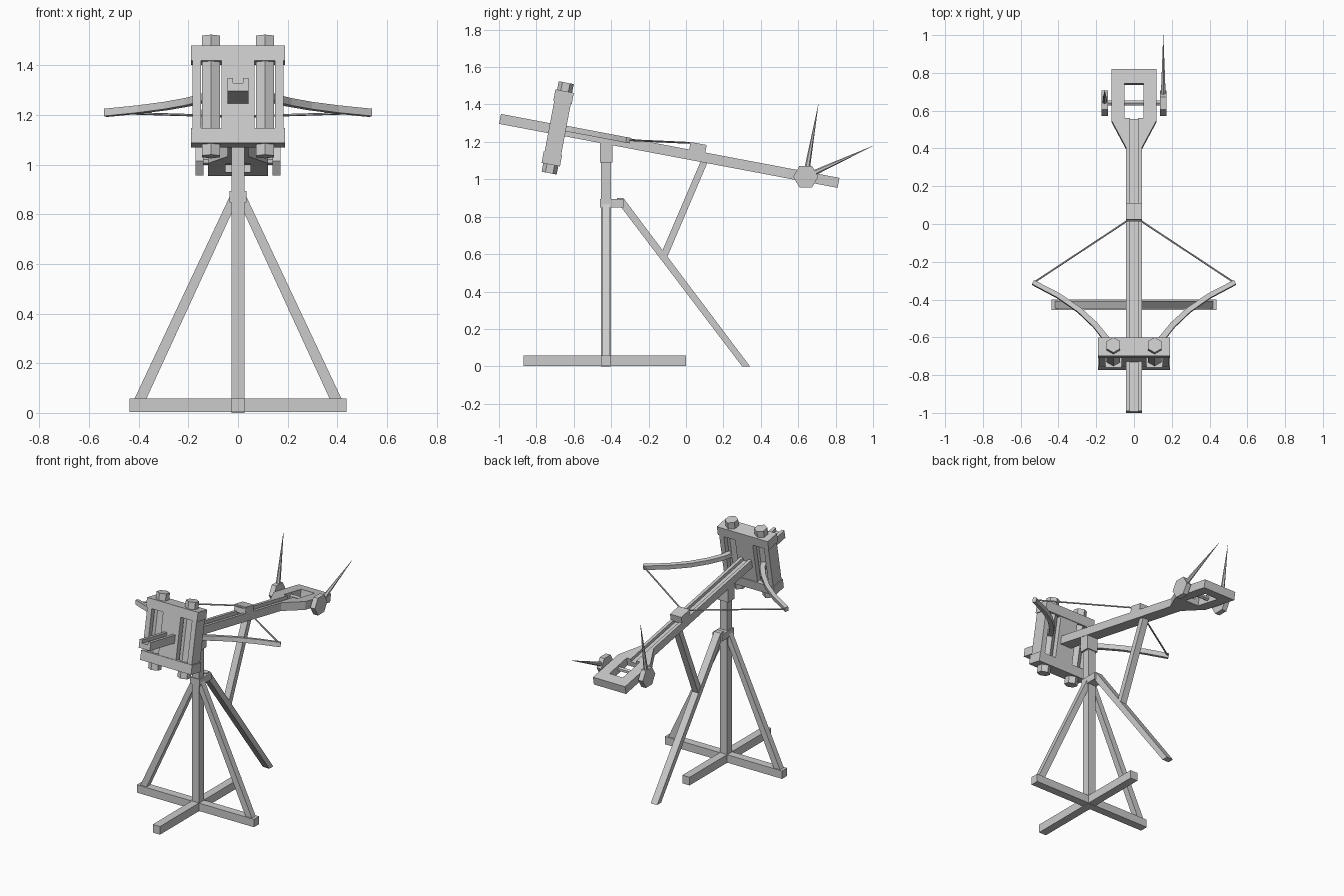
import bpy, bmesh
from math import radians, cos, sin, pi
from mathutils import Matrix, Vector

if "Cube" in bpy.data.objects:
    bpy.data.objects.remove(bpy.data.objects["Cube"])

# tilted frame of the stock: local x = across, y = along stock, z = normal to it
TILT = Matrix.Translation((0, 0, 1.135)) @ Matrix.Rotation(radians(-10.7), 4, 'X')
FLAT = Matrix.Identity(4)
AXIS = {'X': Matrix(((0, 0, 1, 0), (1, 0, 0, 0), (0, 1, 0, 0), (0, 0, 0, 1))),   # pts = (y, z)
        'Y': Matrix(((1, 0, 0, 0), (0, 0, 1, 0), (0, 1, 0, 0), (0, 0, 0, 1))),   # pts = (x, z)
        'Z': Matrix.Identity(4)}                                                 # pts = (x, y)


def prism(name, pts, lo, hi, axis='Z', m=FLAT, mirror=False):
    """Extrude a 2D outline from lo to hi along an axis."""
    bm = bmesh.new()
    f = bm.faces.new([bm.verts.new((a, b, lo)) for a, b in pts])
    ext = bmesh.ops.extrude_face_region(bm, geom=[f])
    bmesh.ops.translate(bm, vec=(0, 0, hi - lo),
                        verts=[v for v in ext['geom'] if isinstance(v, bmesh.types.BMVert)])
    bm.transform(AXIS[axis])
    return finish(name, bm, m, mirror)


def finish(name, bm, m=FLAT, mirror=False):
    bmesh.ops.recalc_face_normals(bm, faces=bm.faces)
    me = bpy.data.meshes.new(name)
    bm.to_mesh(me)
    bm.free()
    ob = bpy.data.objects.new(name, me)
    bpy.context.collection.objects.link(ob)
    ob.matrix_world = m
    if mirror:
        mod = ob.modifiers.new('mirror', 'MIRROR')
        mod.use_clip = True
    return ob


def box(name, x, y, z, m=FLAT, mirror=False):
    return prism(name, [(x[0], y[0]), (x[1], y[0]), (x[1], y[1]), (x[0], y[1])],
                 z[0], z[1], 'Z', m, mirror)


def bar(name, a, b, r1, r2, sides, m=FLAT, mirror=False):
    """Round bar or cone between two points."""
    a, b = Vector(a), Vector(b)
    bm = bmesh.new()
    bmesh.ops.create_cone(bm, cap_ends=True, segments=sides, radius1=r1, radius2=r2,
                          depth=(b - a).length)
    rot = (b - a).to_track_quat('Z', 'Y').to_matrix().to_4x4()
    bm.transform(Matrix.Translation((a + b) / 2) @ rot)
    return finish(name, bm, m, mirror)


def hexagon(cx, cy, r, start=0.0):
    return [(cx + r * cos(start + i * pi / 3), cy + r * sin(start + i * pi / 3)) for i in range(6)]


# stock with a groove along its top
H, W, G = 0.027, 0.042, 0.021
prism('stock', [(-W, -H), (W, -H), (W, H), (G, H), (G, 0.006), (-G, 0.006), (-G, H), (-W, H)],
      -1.012, 0.565, 'Y', TILT)

# flared rear frame that carries the winch
prism('winch_frame', [(W, 0.407), (0.12, 0.555), (0.12, 0.83), (0, 0.83), (0, 0.753),
                      (0.05, 0.753), (0.05, 0.565), (W, 0.565)], -H, H, 'Z', TILT, True)

# trigger block
box('trigger_block', (-W, W), (0.012, 0.10), (0.02, 0.068), TILT)

# winch axle, hubs and spike handles
AY, AZ = 0.64, 1.014
bar('winch_axle', (-0.15, AY, AZ), (0.15, AY, AZ), 0.015, 0.015, 6)
prism('winch_hub', hexagon(AY, AZ, 0.067), 0.138, 0.172, 'X', FLAT, True)
for name, x, dy, dz in (('left_handle', -0.155, 0.068, 0.389), ('right_handle', 0.155, 0.36, 0.165)):
    bar(name, (x, AY + dy * 0.1, AZ + dz * 0.1), (x, AY + dy, AZ + dz), 0.015, 0.0005, 6)

# torsion spring frame
U, V = -0.70, 0.01
for name, s in (('spring_frame_top', 1), ('spring_frame_bottom', -1)):
    z = sorted((V + s * 0.138, V + s * 0.20))
    box(name, (-0.19, 0.19), (U - 0.05, U + 0.05), z, TILT)
box('spring_frame_side', (0.15, 0.184), (U - 0.045, U + 0.045), (V - 0.14, V + 0.14), TILT, True)
box('spring_frame_centre', (-0.066, 0.066), (U - 0.045, U + 0.045), (V - 0.14, V + 0.14), TILT)

# spring bundles with their end caps
prism('spring_bundle', hexagon(0.109, U, 0.041, pi / 6), V - 0.246, V + 0.246, 'Z', TILT, True)

# curved bow arms, tapering outward
path = [Vector(p) for p in ((0.11, -0.70), (0.148, -0.62), (0.205, -0.548),
                            (0.29, -0.467), (0.40, -0.39), (0.535, -0.318))]
left, right = [], []
for i, p in enumerate(path):
    d = (path[min(i + 1, 5)] - path[max(i - 1, 0)]).normalized()
    n = Vector((-d.y, d.x)) * (0.017 - 0.001 * i)
    left.append(p + n)
    right.append(p - n)
prism('bow_arm', left + right[::-1], 0.0, 0.03, 'Z', TILT, True)

# bowstring
bar('bowstring', (0.53, -0.318, 0.016), (0.035, 0.006, 0.062), 0.005, 0.005, 6, TILT, True)
bar('bowstring_middle', (-0.037, 0.006, 0.062), (0.037, 0.006, 0.062), 0.005, 0.005, 6, TILT)

# central post, head block and collar
P = -0.427
box('post', (-0.027, 0.027), (P - 0.027, P + 0.027), (0, 1.15))
prism('post_head', [(P - 0.034, 1.09), (P + 0.034, 1.09), (P + 0.034, 1.195), (P - 0.034, 1.205)],
      -0.04, 0.04, 'X')
box('post_collar', (-0.035, 0.035), (-0.46, -0.335), (0.848, 0.894))

# crossed base beams
box('base_beam_across', (-0.437, 0.437), (P - 0.027, P + 0.027), (0.004, 0.057))
box('base_beam_along', (-0.027, 0.027), (-0.87, 0.0), (0.003, 0.058))

# side struts
prism('side_strut', [(0.377, 0.04), (0.425, 0.04), (0.032, 0.875), (0.0, 0.86)],
      P - 0.02, P + 0.02, 'Y', FLAT, True)

# rear leg and the brace up to the stock
prism('rear_leg', [(0.30, 0), (0.342, 0), (-0.335, 0.90), (-0.37, 0.90), (-0.365, 0.875)],
      -0.024, 0.024, 'X')
prism('stock_brace', [(-0.132, 0.605), (-0.10, 0.585), (0.115, 1.09), (0.08, 1.10)],
      -0.022, 0.022, 'X')
